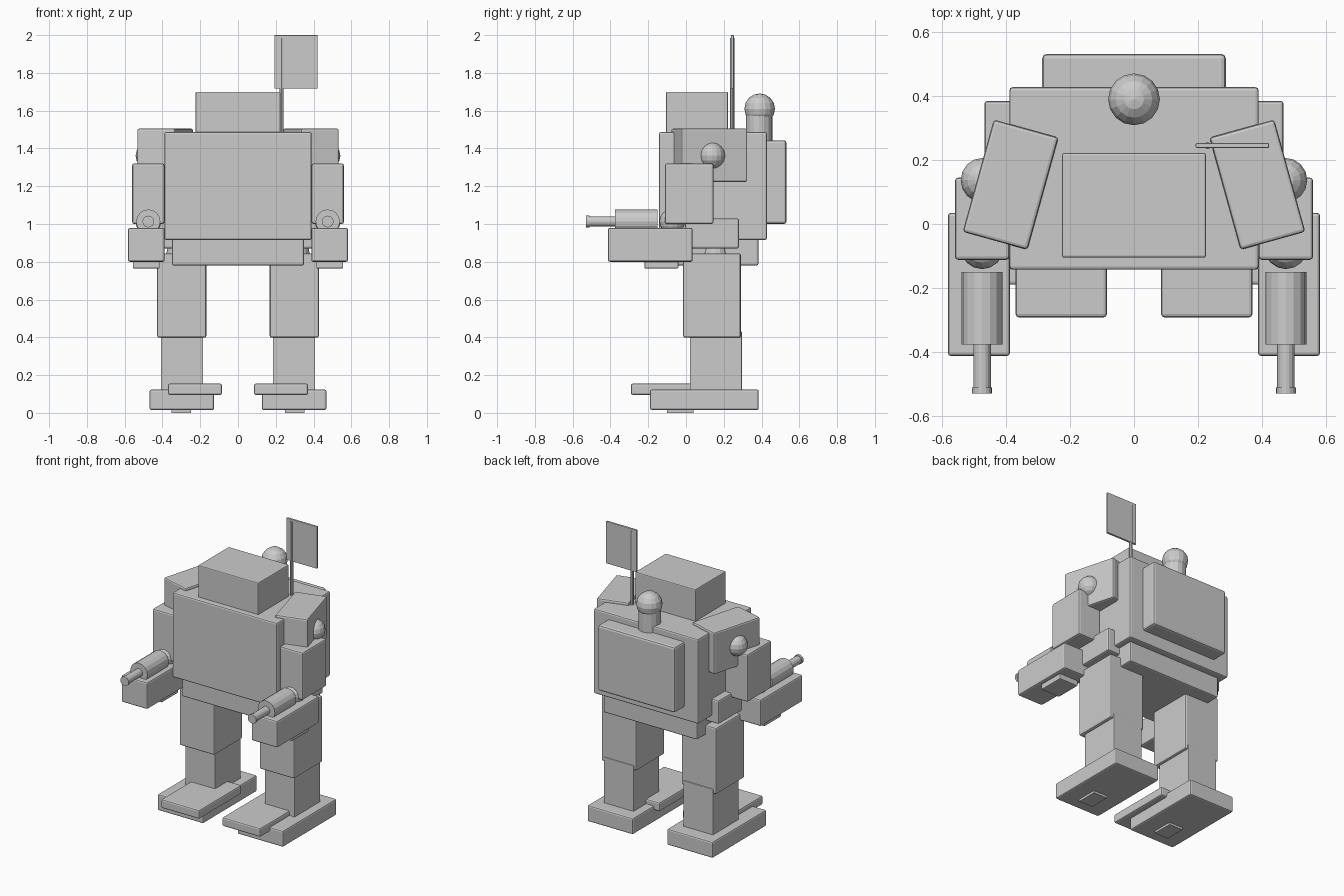
import bpy, math
from mathutils import Vector

if "Cube" in bpy.data.objects:
    bpy.data.objects.remove(bpy.data.objects["Cube"])


def box(name, x, y, z, bevel=0.01, rot=0.0):
    """Bevelled box from (min, max) ranges, optionally turned about z."""
    lo, hi = Vector((x[0], y[0], z[0])), Vector((x[1], y[1], z[1]))
    bpy.ops.mesh.primitive_cube_add(size=1, location=(lo + hi) / 2)
    o = bpy.context.object
    o.name = name
    o.scale = hi - lo
    bpy.ops.object.transform_apply(location=False, rotation=False, scale=True)
    o.rotation_euler.z = rot
    if bevel:
        m = o.modifiers.new("bevel", "BEVEL")
        m.width, m.segments = bevel, 2
    return o


def rod(name, a, b, r, sides=16):
    """Cylinder between two points."""
    a, b = Vector(a), Vector(b)
    bpy.ops.mesh.primitive_cylinder_add(vertices=sides, radius=r, depth=(b - a).length,
                                        location=(a + b) / 2)
    o = bpy.context.object
    o.name = name
    o.rotation_euler = (b - a).to_track_quat('Z', 'Y').to_euler()
    return o


def ball(name, loc, r):
    bpy.ops.mesh.primitive_uv_sphere_add(segments=16, ring_count=8, radius=r, location=loc)
    bpy.context.object.name = name


# body
box("torso", (-.39, .39), (-.143, .428), (.915, 1.487))
box("head", (-.225, .225), (-.105, .222), (1.46, 1.70), .006)
box("backpack", (-.287, .287), (.40, .532), (1.0, 1.443), .014)
box("pelvis", (-.35, .35), (-.10, .383), (.78, .93))

# beacon behind the head
rod("beacon_post", (0, .387, 1.42), (0, .387, 1.61), .07)
ball("beacon_dome", (0, .39, 1.61), .081)

# flag
rod("flag_pole", (.23, .245, 1.46), (.23, .245, 1.985), .011, 8)
box("flag", (.193, .422), (.238, .253), (1.717, 2.0), .003)

for s, side in ((-1, "right"), (1, "left")):
    def sbox(part, x, y, z, bevel=0.01, rot=0.0):
        return box(f"{part}_{side}", sorted((s * x[0], s * x[1])), y, z, bevel, s * rot)

    # arm
    sbox("shoulder", (.281, .491), (-.059, .305), (1.222, 1.505), .01, math.radians(15.5))
    ball(f"shoulder_joint_{side}", (s * .472, .137, 1.362), .07)
    sbox("upper_arm", (.39, .56), (-.112, .145), (1.0, 1.32))
    sbox("forearm", (.388, .582), (-.413, .035), (.80, .98))
    sbox("forearm_pad", (.415, .557), (-.22, -.04), (.765, .82), .006)
    ball(f"elbow_joint_{side}", (s * .475, -.073, 1.013), .068)

    # gun on the forearm
    rod(f"gun_body_{side}", (s * .475, -.15, 1.013), (s * .475, -.377, 1.013), .064)
    rod(f"gun_barrel_{side}", (s * .475, -.36, 1.013), (s * .475, -.525, 1.013), .027)
    rod(f"gun_muzzle_{side}", (s * .475, -.512, 1.013), (s * .475, -.53, 1.013), .031)

    # leg
    sbox("hip", (.20, .44), (-.005, .28), (.87, 1.03))
    ball(f"hip_joint_{side}", (s * .31, .155, .84), .07)
    sbox("thigh", (.168, .428), (-.015, .29), (.398, .845))
    sbox("shin", (.185, .408), (.02, .296), (.10, .43), .004)
    sbox("foot", (.127, .468), (-.19, .385), (.015, .124))
    sbox("toe_plate", (.085, .37), (-.292, .16), (.095, .155))
    sbox("sole_pad", (.25, .353), (-.10, .04), (0, .03), 0)
